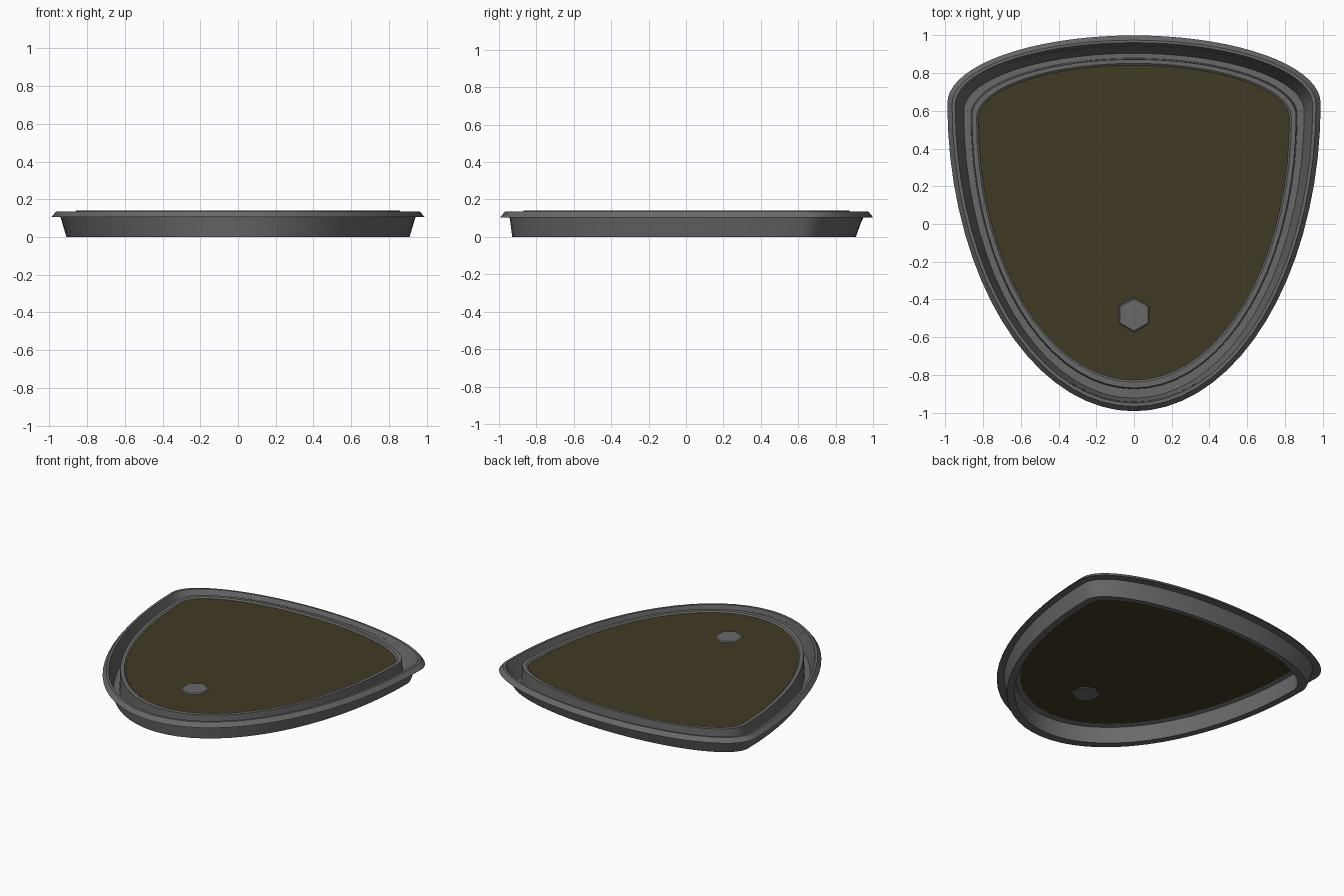
import bpy, bmesh, math

if "Cube" in bpy.data.objects:
    bpy.data.objects.remove(bpy.data.objects["Cube"])

SEGS = 72


def material(name, rgb):
    m = bpy.data.materials.new(name)
    m.diffuse_color = (*rgb, 1.0)
    m.use_nodes = True
    m.node_tree.nodes["Principled BSDF"].inputs["Base Color"].default_value = m.diffuse_color
    return m


GREY = material("grey metal", (0.14, 0.14, 0.14))
OLIVE = material("dark olive", (0.053, 0.043, 0.017))


def outline(half, wide_y, back, front, z):
    """Shield outline: shallow half ellipse at the back, long one at the front."""
    pts = []
    for i in range(SEGS):
        a = 2 * math.pi * i / SEGS
        s = math.sin(a)
        reach = (back - wide_y) if s > 0 else (front + wide_y)
        pts.append((half * math.cos(a), wide_y + reach * s, z))
    return pts


def finish(name, bm, mat, angle=25):
    bmesh.ops.recalc_face_normals(bm, faces=bm.faces)
    me = bpy.data.meshes.new(name)
    bm.to_mesh(me)
    bm.free()
    me.materials.append(mat)
    ob = bpy.data.objects.new(name, me)
    bpy.context.collection.objects.link(ob)
    bpy.ops.object.select_all(action='DESELECT')
    ob.select_set(True)
    bpy.context.view_layer.objects.active = ob
    bpy.ops.object.shade_smooth_by_angle(angle=math.radians(angle))
    return ob


def bridge(bm, a, b):
    n = len(a)
    for i in range(n):
        j = (i + 1) % n
        bm.faces.new((a[i], a[j], b[j], b[i]))


def loft(name, rings, mat, closed, angle=25):
    """Skin successive outlines; either close the section or cap both ends."""
    bm = bmesh.new()
    loops = [[bm.verts.new(p) for p in r] for r in rings]
    for a, b in zip(loops, loops[1:]):
        bridge(bm, a, b)
    if closed:
        bridge(bm, loops[-1], loops[0])
    else:
        bm.faces.new(loops[0])
        bm.faces.new(loops[-1])
    return finish(name, bm, mat, angle)


# Grooved frame: half width, y of widest point, back, front, z
frame = [
    (0.990, 0.640, 1.000, 0.993, 0.105),  # lip edge
    (0.965, 0.635, 0.975, 0.968, 0.135),  # lip top
    (0.948, 0.630, 0.962, 0.950, 0.135),
    (0.903, 0.600, 0.905, 0.924, 0.006),  # groove floor
    (0.866, 0.578, 0.880, 0.876, 0.006),
    (0.860, 0.575, 0.873, 0.870, 0.140),  # inner ring top
    (0.835, 0.562, 0.852, 0.838, 0.140),
    (0.825, 0.558, 0.842, 0.828, 0.132),
    (0.825, 0.558, 0.842, 0.828, 0.122),
    (0.855, 0.572, 0.868, 0.865, 0.114),  # hollow underside
    (0.860, 0.575, 0.873, 0.870, 0.000),
    (0.910, 0.604, 0.908, 0.929, 0.000),  # foot
    (0.941, 0.625, 0.946, 0.943, 0.105),  # outer wall top
]
loft("grooved_frame", [outline(*r) for r in frame], GREY, True)

# Olive panel set inside the frame
panel = [(0.828, 0.559, 0.845, 0.831, z) for z in (0.123, 0.131)]
loft("olive_panel", [outline(*r) for r in panel], OLIVE, False)


# Hexagonal stud passing through the panel
def hexagon(r, z):
    return [(r * math.sin(k * math.pi / 3), -0.482 + r * math.cos(k * math.pi / 3), z)
            for k in range(6)]


loft("hex_stud", [hexagon(0.092, 0.116), hexagon(0.092, 0.131), hexagon(0.085, 0.138)],
     GREY, False, 10)
